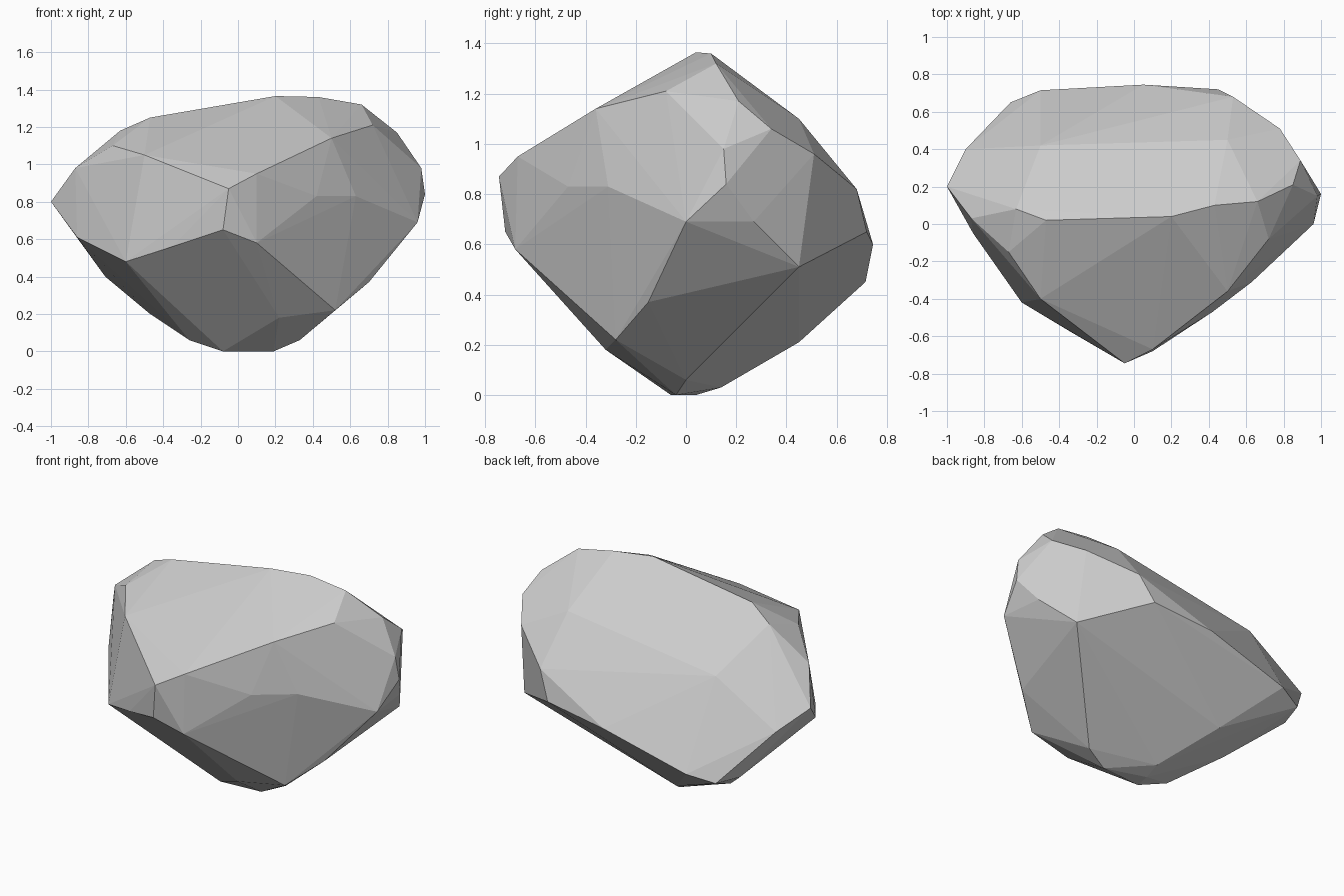
import bpy, bmesh, math

# Corner points of the boulder, grouped by height
foot = [(-.08, -.06, 0), (.19, -.04, 0), (-.06, .04, 0), (-.05, .14, .03),
        (.33, 0, .06), (-.26, -.02, .06), (-.25, .45, .21), (.22, -.32, .18),
        (.52, -.28, .22), (.70, -.15, .37), (-.47, .23, .20), (-.71, .48, .40)]
waist = [(-.60, -.42, .48), (-.35, -.57, .56), (-.08, -.72, .65), (.10, -.68, .58),
         (-.86, -.05, .61), (-1, .20, .80), (1, .16, .84), (.96, .00, .69),
         (.80, .45, .51), (.45, .72, .65), (-.66, .65, .41), (-.50, .715, .45),
         (.05, .745, .60), (-.90, .40, .70), (.42, -.47, .83), (.63, -.31, .83),
         (.93, .27, .69), (.53, .68, .82)]
crown = [(-.05, -.745, .87), (.10, -.67, .95), (.50, -.36, 1.14), (.72, -.08, 1.21),
         (-.50, -.40, 1.05), (-.67, -.15, 1.10), (-.87, .03, .98), (-.47, .02, 1.25),
         (.20, .04, 1.365), (.43, .10, 1.36), (.66, .12, 1.32), (.85, .21, 1.17),
         (.98, .15, .98), (.89, .34, 1.06), (.78, .51, .96), (.50, .45, 1.10),
         (-.50, .42, .95), (-.63, .08, 1.18)]

# Faceted boulder: convex shell with nearly flat neighbours merged
bm = bmesh.new()
for p in foot + waist + crown:
    bm.verts.new(p)
bmesh.ops.convex_hull(bm, input=bm.verts)
loose = [v for v in bm.verts if not v.link_faces]
bmesh.ops.delete(bm, geom=loose, context='VERTS')
bmesh.ops.dissolve_limit(bm, angle_limit=math.radians(2), verts=bm.verts, edges=bm.edges)
bmesh.ops.recalc_face_normals(bm, faces=bm.faces)
mesh = bpy.data.meshes.new("boulder")
bm.to_mesh(mesh)
bm.free()
boulder = bpy.data.objects.new("boulder", mesh)
bpy.context.collection.objects.link(boulder)
